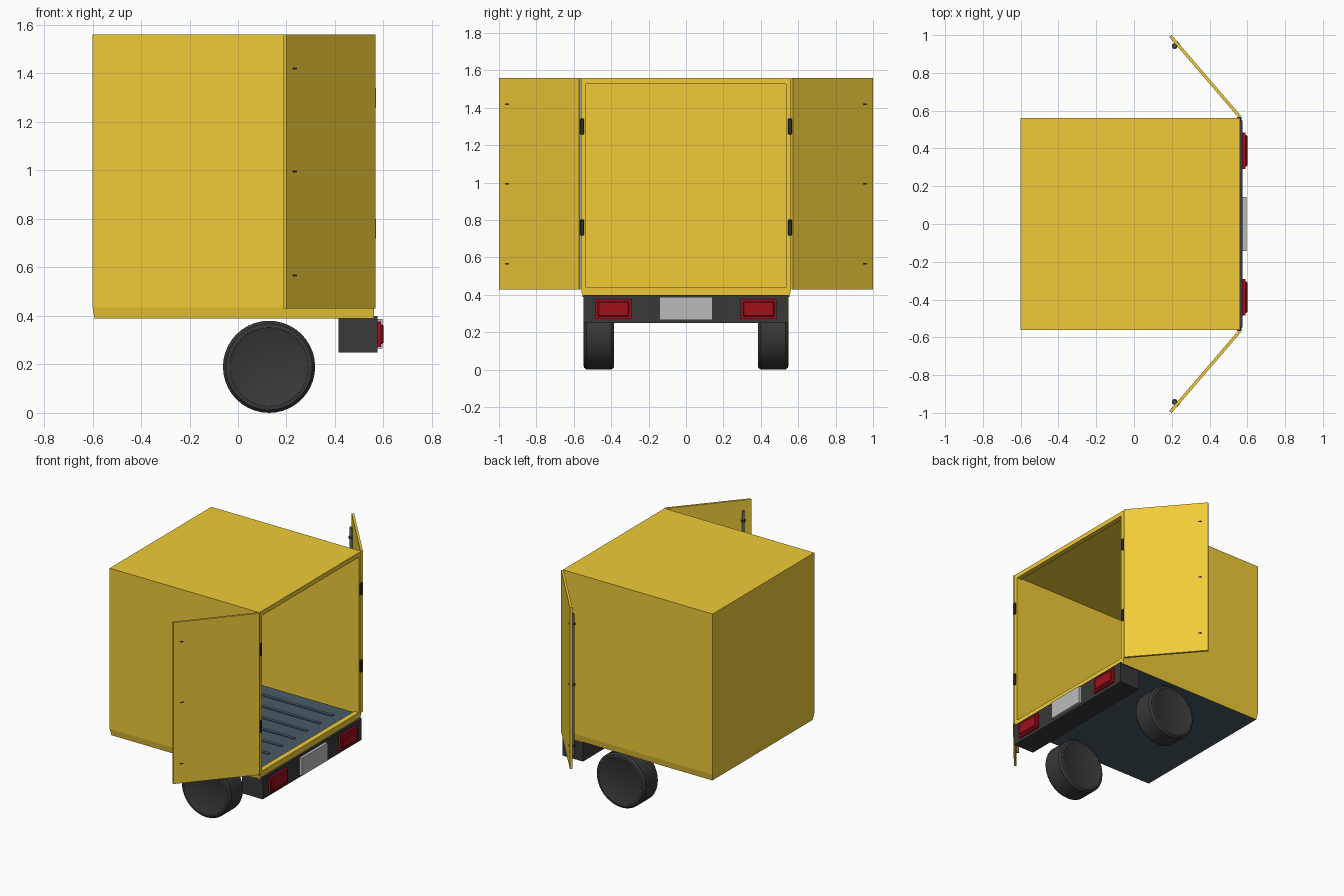
import bpy, bmesh
from math import pi, atan2, hypot
from mathutils import Matrix, Vector

if "Cube" in bpy.data.objects:
    bpy.data.objects.remove(bpy.data.objects["Cube"])


def material(name, rgb):
    m = bpy.data.materials.new(name)
    m.diffuse_color = (*rgb, 1)
    m.use_nodes = True
    m.node_tree.nodes["Principled BSDF"].inputs["Base Color"].default_value = m.diffuse_color
    return m


YELLOW = material("yellow_paint", (0.87, 0.60, 0.04))
SLATE = material("slate_floor", (0.065, 0.105, 0.135))
DARK = material("dark_rubber", (0.04, 0.04, 0.04))
BLACK = material("black_hinge", (0.025, 0.025, 0.025))
RED = material("red_lamp", (0.35, 0.005, 0.012))
SILVER = material("silver_plate", (0.5, 0.5, 0.5))
STEEL = material("steel_rod", (0.13, 0.14, 0.16))


def finish(name, bm, mats, matrix=None):
    me = bpy.data.meshes.new(name)
    bm.to_mesh(me)
    bm.free()
    ob = bpy.data.objects.new(name, me)
    bpy.context.collection.objects.link(ob)
    for m in mats:
        me.materials.append(m)
    if matrix:
        ob.matrix_world = matrix
    return ob


def box(name, x, y, z, mat, matrix=None, bevel=0):
    bm = bmesh.new()
    bmesh.ops.create_cube(bm, size=1)
    for v in bm.verts:
        v.co = [(a + b) / 2 + c * (b - a) for (a, b), c in zip((x, y, z), v.co)]
    if bevel:
        bmesh.ops.bevel(bm, geom=bm.edges[:], offset=bevel, segments=1, affect='EDGES')
    return finish(name, bm, [mat], matrix)


def smooth(ob):
    bpy.ops.object.select_all(action='DESELECT')
    ob.select_set(True)
    bpy.context.view_layer.objects.active = ob
    bpy.ops.object.shade_smooth_by_angle(angle=0.6)


def rod(name, r, x, y, z0, z1, mat, matrix=None, n=16):
    bm = bmesh.new()
    bmesh.ops.create_cone(bm, cap_ends=True, segments=n, radius1=r, radius2=r, depth=z1 - z0,
                          matrix=Matrix.Translation((x, y, (z0 + z1) / 2)))
    ob = finish(name, bm, [mat], matrix)
    smooth(ob)
    return ob


# Hollow cargo shell: open at the rear, sides tucked in at the bottom
bm = bmesh.new()
rings = []
for z, inset in ((0.39, 0.008), (0.435, 0), (1.56, 0)):
    x0, x1, w = -0.60 + inset, 0.56, 0.562 - inset
    rings.append([bm.verts.new(p) for p in
                  ((x0, -w, z), (x1, -w, z), (x1, w, z), (x0, w, z))])
for lo, hi in zip(rings, rings[1:]):
    for i in (0, 2, 3):
        j = (i + 1) % 4
        bm.faces.new((lo[i], lo[j], hi[j], hi[i]))
bm.faces.new(rings[2])
bm.faces.new(rings[0][::-1]).material_index = 1
shell = finish("cargo_shell", bm, [YELLOW, SLATE])
mod = shell.modifiers.new("walls", 'SOLIDIFY')
mod.thickness = 0.022
mod.offset = -1
mod.use_even_offset = True

# Door frame, sill and ribbed floor
box("frame_top", (0.525, 0.561), (-0.56, 0.56), (1.528, 1.559), YELLOW)
box("rear_sill", (0.525, 0.561), (-0.555, 0.555), (0.391, 0.44), YELLOW)
box("cargo_floor", (-0.58, 0.525), (-0.542, 0.542), (0.40, 0.43), SLATE)
for i in range(7):
    y = (i - 3) * 0.14
    box("floor_rib", (-0.48, 0.44), (y - 0.012, y + 0.012), (0.428, 0.435), SLATE)

# Rear bumper and number plate
box("bumper", (0.415, 0.575), (-0.547, 0.547), (0.25, 0.40), DARK)
box("rear_plate", (0.57, 0.595), (-0.143, 0.143), (0.265, 0.388), SILVER)

# Wheel cross-section (radius, y), spun into a tyre
PROFILE = ((0, 0.388), (0.155, 0.388), (0.162, 0.384), (0.178, 0.386), (0.19, 0.40),
           (0.19, 0.532), (0.178, 0.546), (0.162, 0.548), (0.155, 0.544), (0, 0.544))

for s, side in ((-1, "front"), (1, "back")):
    bm = bmesh.new()
    pts = [bm.verts.new((r, 0, s * y)) for r, y in PROFILE]
    edges = [bm.edges.new(p) for p in zip(pts, pts[1:])]
    bmesh.ops.spin(bm, geom=pts + edges, cent=(0, 0, 0), axis=(0, 0, 1),
                   angle=2 * pi, steps=40)
    bmesh.ops.remove_doubles(bm, verts=bm.verts[:], dist=1e-4)
    bmesh.ops.transform(bm, verts=bm.verts[:], matrix=Matrix.Translation((0.128, 0, 0.19))
                        @ Matrix.Rotation(-pi / 2, 4, 'X'))
    bmesh.ops.recalc_face_normals(bm, faces=bm.faces[:])
    smooth(finish(side + "_wheel", bm, [DARK]))

    # Frame post and tail lamp with raised lens
    box(side + "_frame_post", (0.525, 0.561), sorted((s * 0.535, s * 0.561)), (0.43, 1.55), YELLOW)
    box(side + "_lamp_base", (0.57, 0.59), sorted((s * 0.292, s * 0.485)), (0.272, 0.377), RED)
    box(side + "_lamp_lens", (0.58, 0.60), sorted((s * 0.305, s * 0.472)), (0.284, 0.365), RED,
        bevel=0.006)

    # Hinges
    for z in (0.76, 1.30):
        box(side + "_hinge", (0.545, 0.569), sorted((s * 0.545, s * 0.567)), (z - 0.042, z + 0.042),
            BLACK, bevel=0.003)

    # Door swung open, in its own space: x runs from hinge to free edge
    d = Vector((0.193 - 0.56, s * (0.995 - 0.568)))
    length = hypot(*d)
    m = Matrix.Translation((0.56, s * 0.568, 0)) @ Matrix.Rotation(atan2(d.y, d.x), 4, 'Z')
    box(side + "_door", (0, length), (-0.008, 0.008), (0.43, 1.56), YELLOW, m)

    # Locking rod on the outer skin, with brackets and through bolts
    lx = length - 0.055
    rod(side + "_lock_rod", 0.009, lx, s * 0.018, 0.50, 1.49, STEEL, m)
    for z in (0.567, 0.995, 1.42):
        rod(side + "_rod_bracket", 0.015, lx, s * 0.018, z - 0.006, z + 0.006, DARK, m)
        box(side + "_door_bolt", (lx - 0.012, lx + 0.012), sorted((s * -0.010, s * 0.012)),
            (z - 0.004, z + 0.004), DARK, m)
